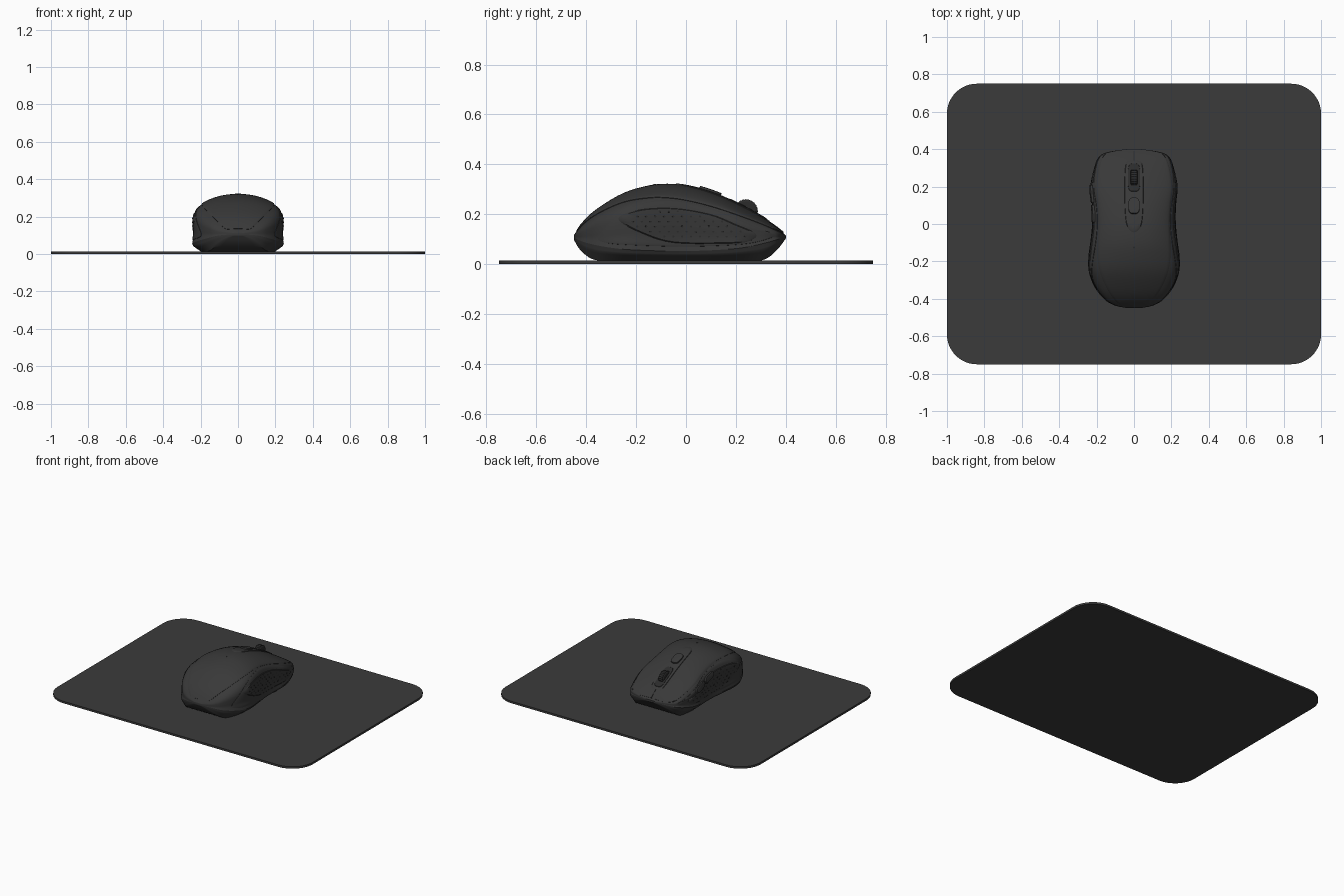
import bpy, bmesh, math
from mathutils import Vector

if "Cube" in bpy.data.objects:
    bpy.data.objects.remove(bpy.data.objects["Cube"])


def material(name, v):
    m = bpy.data.materials.new(name)
    m.diffuse_color = (v, v, v, 1)
    m.use_nodes = True
    m.node_tree.nodes["Principled BSDF"].inputs["Base Color"].default_value = m.diffuse_color
    return m


MAT_GREY = material("mat charcoal", 0.043)
SHELL_GREY = material("shell charcoal", 0.04)
GRIP_GREY = material("grip charcoal", 0.036)
DARK = material("dark rubber", 0.024)


def finish(name, bm, mat, angle=35):
    bmesh.ops.remove_doubles(bm, verts=bm.verts, dist=1e-5)
    bmesh.ops.recalc_face_normals(bm, faces=bm.faces)
    me = bpy.data.meshes.new(name)
    bm.to_mesh(me)
    bm.free()
    ob = bpy.data.objects.new(name, me)
    bpy.context.collection.objects.link(ob)
    me.materials.append(mat)
    bpy.ops.object.select_all(action='DESELECT')
    ob.select_set(True)
    bpy.context.view_layer.objects.active = ob
    bpy.ops.object.shade_smooth_by_angle(angle=math.radians(angle))
    return ob


def curve(table, y):
    """Smooth interpolation through (y, value) pairs."""
    n = len(table)
    y = min(max(y, table[0][0]), table[-1][0])
    i = next(k for k in range(n - 1) if y <= table[k + 1][0])

    def slope(k):
        a, b = table[max(k - 1, 0)], table[min(k + 1, n - 1)]
        return (b[1] - a[1]) / (b[0] - a[0])
    (x0, p), (x1, q) = table[i], table[i + 1]
    h = x1 - x0
    t = (y - x0) / h
    return ((2*t**3 - 3*t*t + 1) * p + (t**3 - 2*t*t + t) * h * slope(i)
            + (3*t*t - 2*t**3) * q + (t**3 - t*t) * h * slope(i + 1))


# Lengthwise profiles of the mouse: half width, top, rim and underside heights
WIDTH = [(-.45, .03), (-.443, .075), (-.435, .105), (-.41, .15), (-.35, .203), (-.27, .238), (-.2, .245),
         (-.1, .233), (0, .221), (.1, .222), (.2, .231), (.3, .213), (.36, .188), (.38, .155), (.392, .1), (.4, .04)]
TOP = [(-.45, .115), (-.435, .137), (-.4, .18), (-.35, .222), (-.25, .281), (-.15, .311), (-.08, .318),
       (0, .311), (.1, .284), (.2, .241), (.3, .187), (.36, .147), (.4, .115)]
RIM = [(-.45, .105), (-.4, .085), (-.3, .065), (-.2, .056), (0, .052), (.2, .062), (.3, .08), (.4, .108)]
UNDER = [(-.45, .098), (-.43, .064), (-.4, .034), (-.37, .018), (-.33, .013), (.29, .013), (.33, .026), (.37, .062), (.4, .102)]
# Half cross-section as fractions of width and height, from ridge to rim
ARCH_X = list(enumerate([-.35, 0, .35, .65, .86, .95, .965, .965, 1]))
ARCH_Z = list(enumerate([.97, 1, .97, .89, .78, .62, .4, .2, 0]))
BASE = [(1, 0), (.97, .35), (.8, 1), (0, 1)]


def surf(y, s):
    """Mouse surface: s = 0 ridge, 7 rim, 10 underside centre."""
    a = abs(s)
    w, top, rim, under = (curve(t, y) for t in (WIDTH, TOP, RIM, UNDER))
    if a <= 7:
        x, z = curve(ARCH_X, a + 1), rim + (top - rim) * curve(ARCH_Z, a + 1)
    else:
        i = min(int(a - 7), 2)
        f = a - 7 - i
        x = BASE[i][0] * (1 - f) + BASE[i + 1][0] * f
        z = rim + (under - rim) * (BASE[i][1] * (1 - f) + BASE[i + 1][1] * f)
    return Vector((math.copysign(x * w, s), y, z))


def raised(y, s, off):
    y = min(max(y, -.446), .396)
    ds = surf(y, s + .02) - surf(y, s - .02)
    dy = surf(y + .003, s) - surf(y - .003, s)
    return surf(y, s) + ds.cross(dy).normalized() * off


def solve(test, hi):
    lo = 0.0
    for _ in range(18):
        mid = (lo + hi) / 2
        lo, hi = (mid, hi) if test(mid) else (lo, mid)
    return lo


def from_side(sign):
    return lambda y, z: (y, sign * solve(lambda s: surf(y, s).z > z, 7))


def from_top(x, y):
    return y, math.copysign(solve(lambda s: surf(y, s).x < abs(x), 5), x)


def loft(name, s_values, mat):
    bm = bmesh.new()
    rows = []
    for k in range(65):
        y = -.025 - .425 * math.cos(math.pi * k / 64)
        rows.append([bm.verts.new(surf(y, s)) for s in s_values])
    for r0, r1 in zip(rows, rows[1:]):
        for i in range(len(s_values) - 1):
            bm.faces.new((r0[i], r0[i + 1], r1[i + 1], r1[i]))
    for r in (rows[0], rows[-1]):
        bm.faces.new(r)
    return finish(name, bm, mat)


def add_pad(bm, outline, project, off, rings):
    """Raised pad on the surface, with a wall around its outline."""
    n = len(outline)
    ca = (min(p[0] for p in outline) + max(p[0] for p in outline)) / 2
    cb = (min(p[1] for p in outline) + max(p[1] for p in outline)) / 2
    levels = [(.96 * (k + 1) / rings, off) for k in range(rings)] + [(1, off * .55), (1, -.004)]
    prev = None
    for f, o in levels:
        ring = [bm.verts.new(raised(*project(ca + (a - ca) * f, cb + (b - cb) * f), o)) for a, b in outline]
        if prev is None:
            mid = bm.verts.new(raised(*project(ca, cb), off))
            for i in range(n):
                bm.faces.new((mid, ring[i], ring[(i + 1) % n]))
        else:
            for i in range(n):
                bm.faces.new((prev[i], ring[i], ring[(i + 1) % n], prev[(i + 1) % n]))
        prev = ring


def pad(name, outline, project, off, mat, rings=5):
    bm = bmesh.new()
    add_pad(bm, outline, project, off, rings)
    return finish(name, bm, mat)


def smooth_loop(pts, steps=5):
    out, n = [], len(pts)
    for i in range(n):
        p = [Vector(pts[(i + k) % n]) for k in (-1, 0, 1, 2)]
        for j in range(steps):
            t = j / steps
            v = p[1] + .5 * t * (p[2] - p[0] + t * (2*p[0] - 5*p[1] + 4*p[2] - p[3] + t * (3*(p[1] - p[2]) + p[3] - p[0])))
            out.append((v.x, v.y))
    return out


def oval(ca, cb, ra, rb, power=.6, tilt=0, n=32):
    out = []
    for k in range(n):
        c, s = math.cos(math.tau * k / n), math.sin(math.tau * k / n)
        a = ra * math.copysign(abs(c) ** power, c)
        out.append((ca + a, cb + rb * math.copysign(abs(s) ** power, s) + tilt * a))
    return out


def inside(p, poly):
    hit = False
    for (a, b), (c, d) in zip(poly, poly[1:] + poly[:1]):
        if (b > p[1]) != (d > p[1]) and p[0] < a + (c - a) * (p[1] - b) / (d - b):
            hit = not hit
    return hit


# Mouse mat: rounded slab
bm = bmesh.new()
ring = []
for cx, cy, start in ((.84, .59, 0), (-.84, .59, 90), (-.84, -.59, 180), (.84, -.59, 270)):
    for k in range(13):
        a = math.radians(start + 7.5 * k)
        ring.append(bm.verts.new((cx + .16 * math.cos(a), cy + .16 * math.sin(a), 0)))
slab = bmesh.ops.extrude_face_region(bm, geom=[bm.faces.new(ring)])
bmesh.ops.translate(bm, verts=[v for v in slab["geom"] if isinstance(v, bmesh.types.BMVert)], vec=(0, 0, .014))
finish("mouse_mat", bm, MAT_GREY)

# Body and base
loft("mouse_body", [k * .25 for k in range(-28, 29)], SHELL_GREY)
loft("mouse_base", [7 + k * .25 for k in range(13)] + [-10 + k * .25 for k in range(13)], GRIP_GREY)

# Top shell, narrowing towards the palm end
EDGE = [(-.45, 1.9), (-.3, 2.3), (-.1, 2.8), (.1, 3.1), (.4, 3.2)]
ys = [-.437 + .826 * k / 40 for k in range(41)]
shell = [(y, curve(EDGE, y)) for y in ys]
shell += [(ys[-1], 3.2 - 6.4 * k / 16) for k in range(1, 16)]
shell += [(y, -curve(EDGE, y)) for y in reversed(ys)]
shell += [(ys[0], curve(EDGE, ys[0]) * (k / 8 - 1)) for k in range(1, 16)]
pad("top_shell", shell, lambda y, s: (y, s), .004, SHELL_GREY, 16)

# Side panels and dotted grips
panel = smooth_loop([(-.35, .11), (-.28, .19), (-.2, .235), (-.1, .255), (0, .248), (.1, .222), (.2, .182), (.3, .14),
                     (.36, .118), (.3, .092), (.2, .077), (0, .07), (-.2, .075), (-.32, .085)])
grip = smooth_loop([(-.27, .18), (-.19, .215), (-.05, .222), (.1, .197), (.2, .158), (.28, .12), (.25, .09),
                    (.17, .082), (-.05, .085), (-.18, .125)])
core = [(.005 + (a - .005) * .88, .15 + (b - .15) * .85) for a, b in grip]
for side, sign in (("left", -1), ("right", 1)):
    project = from_side(sign)
    pad(side + "_side_panel", panel, project, .004, SHELL_GREY, 8)
    pad(side + "_grip", grip, project, .008, GRIP_GREY, 6)
    bm = bmesh.new()
    for row in range(7):
        for col in range(15):
            p = (-.25 + col * .036 + (row % 2) * .018, .09 + row * .02)
            if inside(p, core):
                add_pad(bm, oval(*p, .005, .004, 1, n=6), project, .0095, 1)
    finish(side + "_grip_dots", bm, DARK)

# Thumb buttons on the left side
for name, y in (("back_thumb_button", .055), ("forward_thumb_button", .16)):
    pad(name, oval(y, .215 - .26 * y, .048, .018, .6, -.26), from_side(-1), .016, SHELL_GREY)

# Centre console, wheel slot, mode button, indicator and button seam
console = smooth_loop([(0, -.045), (.035, -.015), (.047, .06), (.05, .2), (.045, .31), (.025, .335),
                       (-.025, .335), (-.045, .31), (-.05, .2), (-.047, .06), (-.035, -.015)])
pad("centre_console", console, from_top, .007, SHELL_GREY, 8)
pad("wheel_slot", oval(0, .245, .033, .076, .5), from_top, .009, DARK, 6)
pad("mode_button", oval(0, .095, .03, .043, .65), from_top, .015, SHELL_GREY)
pad("indicator", oval(0, -.125, .005, .005, 1, n=10), from_top, .006, DARK, 1)
pad("button_seam", oval(0, .362, .003, .026, .4), from_top, .0055, DARK, 3)

# Scroll wheel with ribbed tread
bm = bmesh.new()
rims = []
for x, r in ((-.02, .04), (-.015, .049), (.015, .049), (.02, .04)):
    rims.append([bm.verts.new((x, .24 + (r - .002 * (k % 2)) * math.cos(math.tau * k / 48),
                               .211 + (r - .002 * (k % 2)) * math.sin(math.tau * k / 48))) for k in range(48)])
for r0, r1 in zip(rims, rims[1:]):
    for k in range(48):
        bm.faces.new((r0[k], r0[(k + 1) % 48], r1[(k + 1) % 48], r1[k]))
bm.faces.new(rims[0])
bm.faces.new(rims[-1])
finish("scroll_wheel", bm, DARK, 20)
